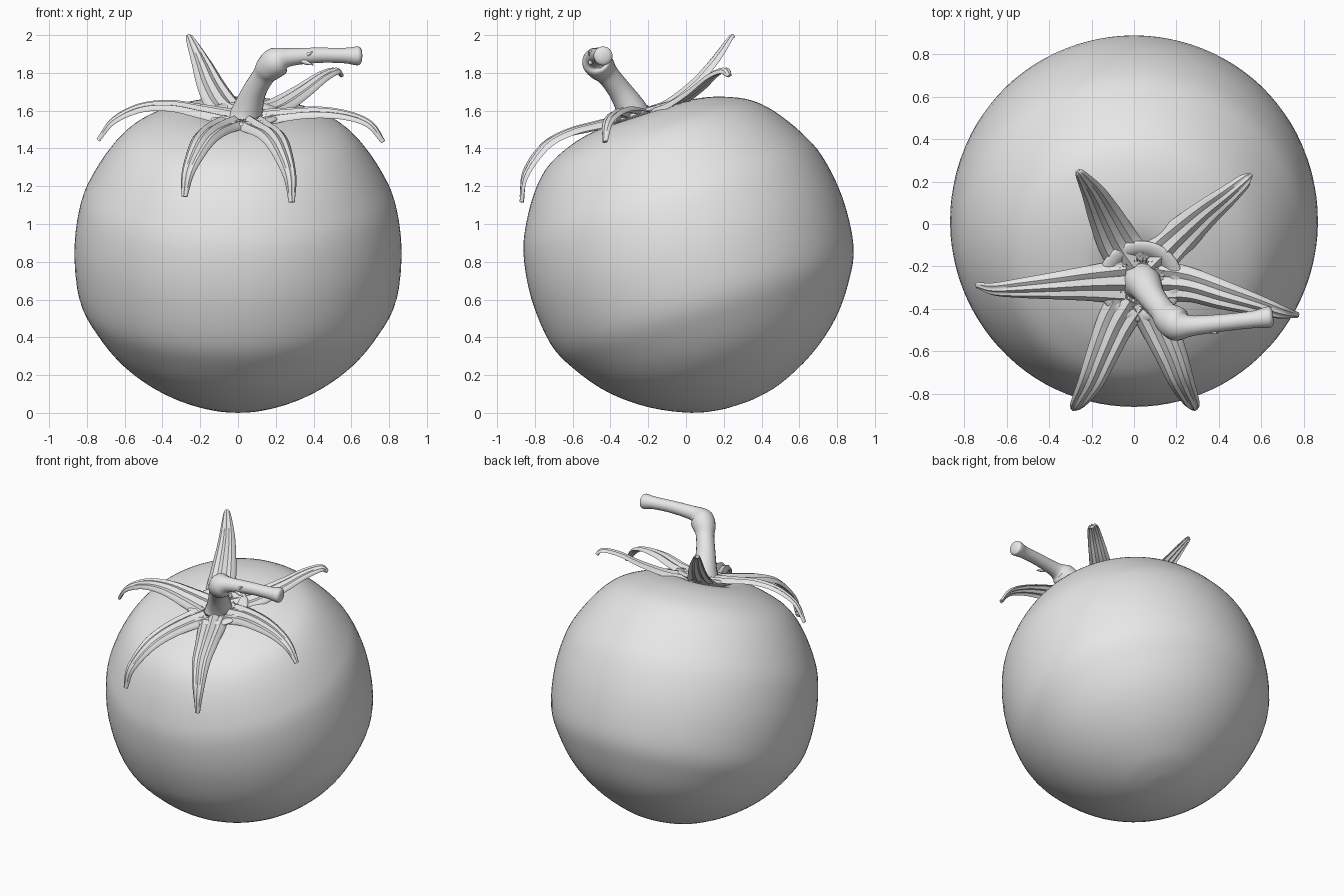
import bpy, bmesh, math, random
from mathutils import Vector, Matrix

random.seed(4)
old = bpy.data.objects.get("Cube")
if old:
    bpy.data.objects.remove(old, do_unlink=True)

grey = bpy.data.materials.new("plain grey")
grey.diffuse_color = (0.8, 0.8, 0.8, 1)
grey.use_nodes = True
grey.node_tree.nodes["Principled BSDF"].inputs["Base Color"].default_value = (0.8, 0.8, 0.8, 1)

TILT = Matrix.Rotation(math.radians(18), 4, 'X')   # the fruit leans to the front
AXIS = (TILT @ Vector((0, 0, 1))).normalized()


def smooth_path(points, steps):
    """Catmull-Rom interpolation of tuples of any length."""
    pts = [Vector(p) for p in points]
    pts = [pts[0] * 2 - pts[1]] + pts + [pts[-1] * 2 - pts[-2]]
    out = []
    for i in range(1, len(pts) - 2):
        a, b, c, d = pts[i - 1:i + 3]
        for k in range(steps):
            t = k / steps
            out.append(0.5 * (2 * b + (c - a) * t + (2 * a - 5 * b + 4 * c - d) * t ** 2
                              + (3 * b - a - 3 * c + d) * t ** 3))
    return out + [pts[-2]]


def add_loft(bm, rings):
    """Skin a list of closed rings and cap both ends."""
    loops = [[bm.verts.new(p) for p in ring] for ring in rings]
    n = len(loops[0])
    for a, b in zip(loops, loops[1:]):
        for i in range(n):
            bm.faces.new((a[i], a[(i + 1) % n], b[(i + 1) % n], b[i]))
    bm.faces.new(loops[0])
    bm.faces.new(loops[-1])


def finish(name, bm):
    bmesh.ops.recalc_face_normals(bm, faces=bm.faces)
    mesh = bpy.data.meshes.new(name)
    bm.to_mesh(mesh)
    bm.free()
    mesh.materials.append(grey)
    for poly in mesh.polygons:
        poly.use_smooth = True
    mesh.set_sharp_from_angle(angle=math.radians(50))
    obj = bpy.data.objects.new(name, mesh)
    bpy.context.collection.objects.link(obj)
    return obj


def lathe(name, profile, steps, sides, centre):
    """Revolve an (r, h) profile about the leaning axis."""
    bm = bmesh.new()
    rings = []
    for r, h in smooth_path(profile, steps):
        r = max(r, 0.001)
        rings.append([TILT @ Vector((r * math.cos(a), r * math.sin(a), h)) + Vector(centre)
                      for a in (math.tau * i / sides for i in range(sides))])
    add_loft(bm, rings)
    return finish(name, bm)


def add_tube(bm, points, steps=5, sides=20):
    """Sweep circles along (x, y, z, radius) points."""
    path = smooth_path(points, steps)
    pos = [p.to_3d() for p in path]
    rings, ref = [], Vector((0, 1, 0.2))
    for i, p in enumerate(pos):
        tan = (pos[min(i + 1, len(pos) - 1)] - pos[max(i - 1, 0)]).normalized()
        u = (ref - tan * ref.dot(tan)).normalized()
        v = tan.cross(u)
        ref = u
        rings.append([p + (u * math.cos(a) + v * math.sin(a)) * path[i][3]
                      for a in (math.tau * k / sides for k in range(sides))])
    add_loft(bm, rings)


# Fruit: rounded base, flattened shoulder, shallow dimple
lathe("fruit_body", [(0, 0.70), (0.08, 0.715), (0.2, 0.743), (0.32, 0.733), (0.44, 0.70),
                     (0.565, 0.64), (0.665, 0.545), (0.762, 0.40), (0.832, 0.24),
                     (0.866, 0.0), (0.843, -0.26), (0.762, -0.43), (0.63, -0.60),
                     (0.45, -0.74), (0.25, -0.835), (0.1, -0.868), (0, -0.873)],
      4, 96, (0, 0.005, 0.872))

# Calyx hub: thin dished disc joining the sepals
lathe("calyx_hub", [(0, -0.02), (0.1, -0.005), (0.15, 0.022), (0.185, 0.025), (0.2, 0.015),
                    (0.185, 0.0), (0.12, -0.03), (0, -0.04)], 3, 48, (0.03, -0.265, 1.568))


def sepal(name, points):
    """Ribbed tapering leaf along (x, y, z, half width) points."""
    path = smooth_path(points, 7)
    pos = [p.to_3d() for p in path]
    us = [-1 + i / 6 for i in range(13)]
    rings = []
    for i, p in enumerate(pos):
        tan = (pos[min(i + 1, len(pos) - 1)] - pos[max(i - 1, 0)]).normalized()
        side = tan.cross(AXIS).normalized()
        nor = side.cross(tan).normalized()
        w = path[i][3]

        def row(sign):
            return [p + side * w * u + nor * (w * (0.09 * math.cos(3 * math.pi * u) - 0.16 * u * u)
                                              + sign * 0.010 * (1 - 0.7 * u * u)) for u in us]
        rings.append(row(1) + row(-1)[::-1])
    bm = bmesh.new()
    add_loft(bm, rings)
    finish(name, bm)


# Six sepals
sepal("sepal_back_right", [(0.0, -0.2, 1.60, 0.11), (-0.07, -0.1, 1.64, 0.10), (-0.135, 0.03, 1.74, 0.08),
                           (-0.19, 0.14, 1.86, 0.055), (-0.25, 0.23, 1.98, 0.025), (-0.265, 0.25, 1.995, 0.012)])
sepal("sepal_back_left", [(0.08, -0.2, 1.60, 0.11), (0.2, -0.08, 1.635, 0.09), (0.33, 0.04, 1.71, 0.068),
                          (0.44, 0.13, 1.785, 0.05), (0.52, 0.2, 1.815, 0.034), (0.55, 0.23, 1.785, 0.014)])
sepal("sepal_left", [(0.1, -0.28, 1.575, 0.11), (0.25, -0.29, 1.59, 0.085), (0.42, -0.34, 1.60, 0.07),
                     (0.58, -0.385, 1.58, 0.05), (0.70, -0.42, 1.53, 0.032), (0.77, -0.43, 1.435, 0.014)])
sepal("sepal_front_left", [(0.06, -0.36, 1.555, 0.10), (0.11, -0.47, 1.525, 0.09), (0.175, -0.62, 1.485, 0.075),
                           (0.225, -0.75, 1.41, 0.06), (0.275, -0.85, 1.26, 0.036), (0.285, -0.87, 1.115, 0.016)])
sepal("sepal_front_right", [(-0.02, -0.36, 1.555, 0.10), (-0.085, -0.47, 1.53, 0.09), (-0.15, -0.62, 1.49, 0.075),
                            (-0.205, -0.75, 1.42, 0.06), (-0.265, -0.85, 1.28, 0.036), (-0.285, -0.87, 1.145, 0.016)])
sepal("sepal_right", [(-0.04, -0.28, 1.58, 0.11), (-0.2, -0.285, 1.61, 0.088), (-0.36, -0.295, 1.635, 0.068),
                      (-0.52, -0.305, 1.62, 0.05), (-0.66, -0.31, 1.55, 0.032), (-0.74, -0.29, 1.445, 0.015)])

# Stem: flared foot, swollen knuckle, cut end
bm = bmesh.new()
add_tube(bm, [(0.03, -0.265, 1.53, 0.095), (0.05, -0.285, 1.60, 0.082), (0.085, -0.345, 1.70, 0.064),
              (0.135, -0.41, 1.785, 0.060), (0.165, -0.445, 1.825, 0.074), (0.21, -0.475, 1.862, 0.078),
              (0.265, -0.48, 1.882, 0.050), (0.42, -0.465, 1.893, 0.041), (0.56, -0.45, 1.892, 0.041),
              (0.625, -0.44, 1.89, 0.050), (0.645, -0.438, 1.89, 0.046), (0.655, -0.437, 1.89, 0.030)])
# Small spurs on the stem
add_tube(bm, [(0.32, -0.49, 1.875, 0.018), (0.36, -0.505, 1.855, 0.012), (0.40, -0.51, 1.842, 0.002)], 3, 8)
add_tube(bm, [(0.35, -0.49, 1.89, 0.015), (0.375, -0.51, 1.90, 0.009), (0.395, -0.515, 1.915, 0.002)], 3, 8)
finish("stem", bm)

# Fringe of short hairs around the stem foot
bm = bmesh.new()
for i in range(48):
    a = math.tau * i / 48 + random.uniform(-0.04, 0.04)
    out = random.uniform(0.105, 0.125)
    pts = []
    for r, h, rad in ((0.085, -0.02, 0.005), (0.1, 0.012, 0.004), (out, 0.024, 0.001)):
        p = TILT @ Vector((r * math.cos(a), r * math.sin(a), h)) + Vector((0.03, -0.265, 1.568))
        pts.append((*p, rad))
    add_tube(bm, pts, 2, 5)
finish("stem_fringe", bm)
